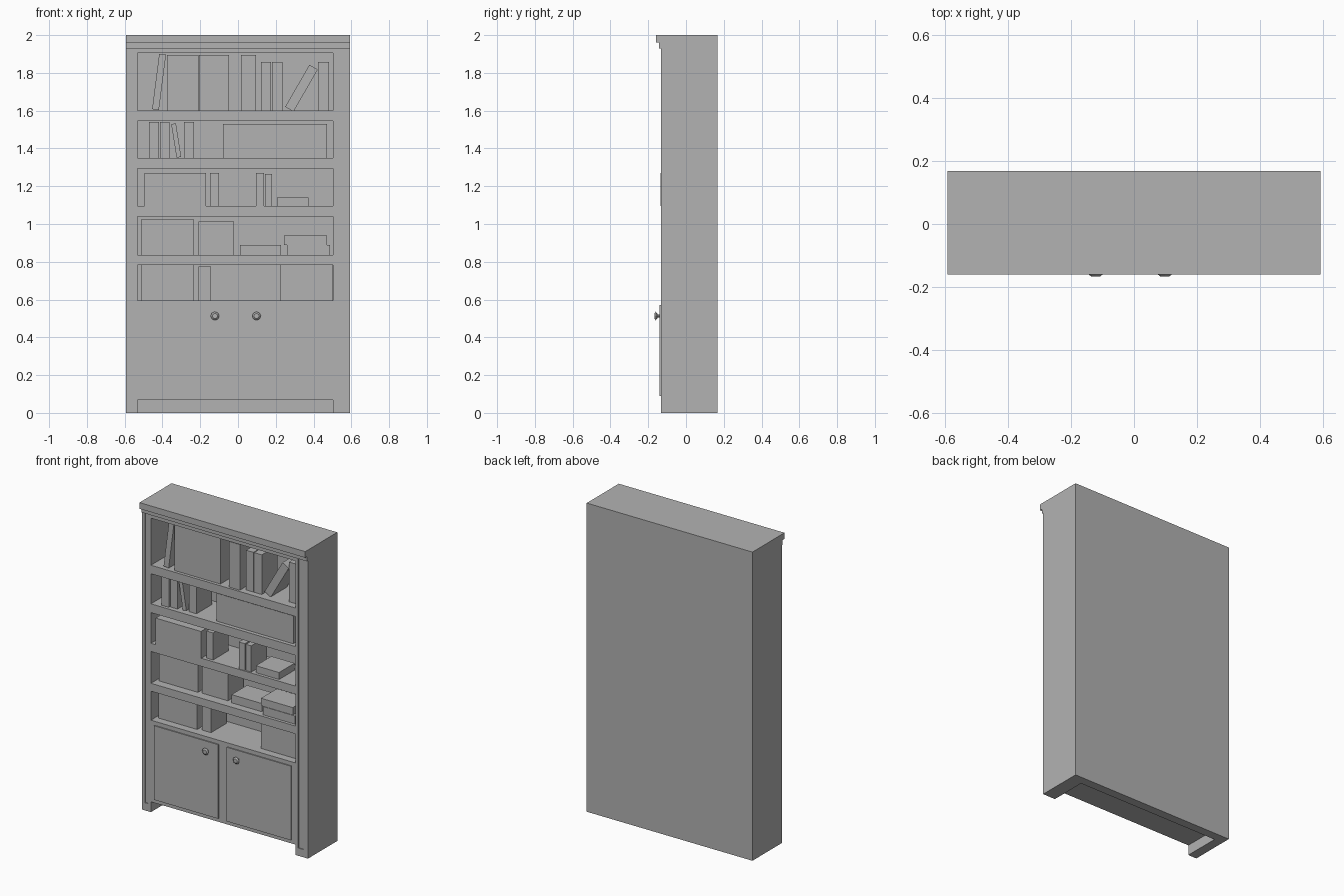
import bpy
import math
from mathutils import Matrix

if "Cube" in bpy.data.objects:
    bpy.data.objects.remove(bpy.data.objects["Cube"], do_unlink=True)

# One plain grey for everything
GREY = (0.448, 0.448, 0.448, 1.0)
grey = bpy.data.materials.new("plain_grey")
grey.use_nodes = True
grey.diffuse_color = GREY
grey.node_tree.nodes["Principled BSDF"].inputs["Base Color"].default_value = GREY


def box(name, x, y, z, lean=0.0):
    """Box from (min, max) ranges, leaned sideways in degrees about its centre."""
    bpy.ops.mesh.primitive_cube_add(size=1)
    ob = bpy.context.object
    ob.name = name
    size = [r[1] - r[0] for r in (x, y, z)]
    mid = [(r[0] + r[1]) / 2 for r in (x, y, z)]
    ob.data.transform(Matrix.Rotation(math.radians(lean), 4, 'Y') @ Matrix.Diagonal((*size, 1)))
    ob.location = mid
    ob.data.materials.append(grey)
    return ob


OUT = 0.594            # half width
LEFT, RIGHT = -0.532, 0.503   # opening sides
FRONT, BACK, WALL = -0.132, 0.168, 0.11
GROOVE = 0.006

# Side posts with a shallow vertical groove on the front
for side, x0, x1, g0, g1 in (("right", -OUT, LEFT, -0.576, -0.553),
                             ("left", RIGHT, OUT, 0.524, 0.562)):
    box(side + "_post", (x0, x1), (FRONT + GROOVE, BACK), (0, 1.93))
    box(side + "_post_strip_a", (x0, g0), (FRONT, FRONT + GROOVE), (0, 1.93))
    box(side + "_post_strip_b", (g1, x1), (FRONT, FRONT + GROOVE), (0, 1.93))
    box(side + "_post_foot", (g0, g1), (FRONT, FRONT + GROOVE), (0, 0.05))

# Back, lower cabinet and shelves
box("back_panel", (LEFT, RIGHT), (WALL, BACK), (0, 1.93))
box("lower_cabinet", (LEFT, RIGHT), (FRONT, WALL), (0.067, 0.596))
for i, (z0, z1) in enumerate(((0.784, 0.835), (1.041, 1.094), (1.293, 1.35),
                              (1.545, 1.60), (1.905, 1.93))):
    box(f"shelf_{i + 1}", (LEFT, RIGHT), (FRONT, WALL), (z0, z1))

# Stepped crown along the front
box("crown_step", (-OUT, OUT), (-0.142, BACK), (1.93, 1.96))
box("crown", (-OUT, OUT), (-0.16, BACK), (1.96, 2.0))

# Doors and turned knobs
for side, x0, x1, knob_x in (("right", -0.505, -0.045, -0.122), ("left", 0.014, 0.476, 0.098)):
    box(side + "_door", (x0, x1), (FRONT - 0.007, FRONT), (0.09, 0.57))
    for part, r1, r2, y0, y1 in (("knob_neck", 0.008, 0.008, -0.152, -0.135),
                                 ("knob_flare", 0.010, 0.023, -0.160, -0.150),
                                 ("knob_face", 0.023, 0.014, -0.167, -0.160)):
        bpy.ops.mesh.primitive_cone_add(vertices=8, radius1=r1, radius2=r2, depth=y1 - y0,
                                        location=(knob_x, (y0 + y1) / 2, 0.513),
                                        rotation=(math.radians(90), 0, 0))
        ob = bpy.context.object
        ob.name = f"{side}_{part}"
        ob.data.materials.append(grey)

# Books and boxes: floor height, then (x0, x1, height, setback from the front)
rows = (
    (1.60, ((-0.376, -0.30, 0.295, 0.02), (-0.30, -0.208, 0.295, 0.02),
            (-0.207, -0.048, 0.295, 0.02), (0.016, 0.095, 0.295, 0.015),
            (0.122, 0.175, 0.257, 0.04), (0.18, 0.235, 0.257, 0.04),
            (0.423, 0.481, 0.257, 0.05))),
    (1.35, ((-0.471, -0.418, 0.19, 0.02), (-0.413, -0.362, 0.19, 0.03),
            (-0.286, -0.233, 0.19, 0.04), (-0.08, 0.471, 0.18, 0.025))),
    (1.094, ((-0.495, -0.17, 0.175, -0.004), (-0.148, -0.10, 0.175, 0.02),
             (0.095, 0.138, 0.175, 0.005), (0.143, 0.18, 0.17, 0.01),
             (0.206, 0.373, 0.045, 0.02))),
    (0.835, ((-0.513, -0.233, 0.188, 0.055), (-0.209, -0.021, 0.177, 0.06),
             (0.011, 0.228, 0.053, 0.05), (0.259, 0.487, 0.053, 0.02))),
    (0.596, ((-0.513, -0.235, 0.187, 0.05), (-0.209, -0.143, 0.178, 0.06),
             (0.222, 0.50, 0.187, 0.05))),
)
for r, (floor, books) in enumerate(rows):
    for b, (x0, x1, h, inset) in enumerate(books):
        y0 = FRONT + inset
        box(f"book_{r + 1}_{b + 1}", (x0, x1), (y0, y0 + 0.16), (floor, floor + h))
box("stacked_book", (0.243, 0.471), (-0.112, 0.048), (0.89, 0.938))

# Leaning books: centre, thickness, length, lean
for i, (cx, cz, w, h, y0, lean) in enumerate(((-0.418, 1.752, 0.036, 0.295, -0.112, 7.3),
                                              (0.336, 1.719, 0.051, 0.257, -0.085, 30),
                                              (-0.327, 1.442, 0.025, 0.18, -0.10, -9))):
    box(f"leaning_book_{i + 1}", (cx - w / 2, cx + w / 2), (y0, y0 + 0.16),
        (cz - h / 2, cz + h / 2), lean)
